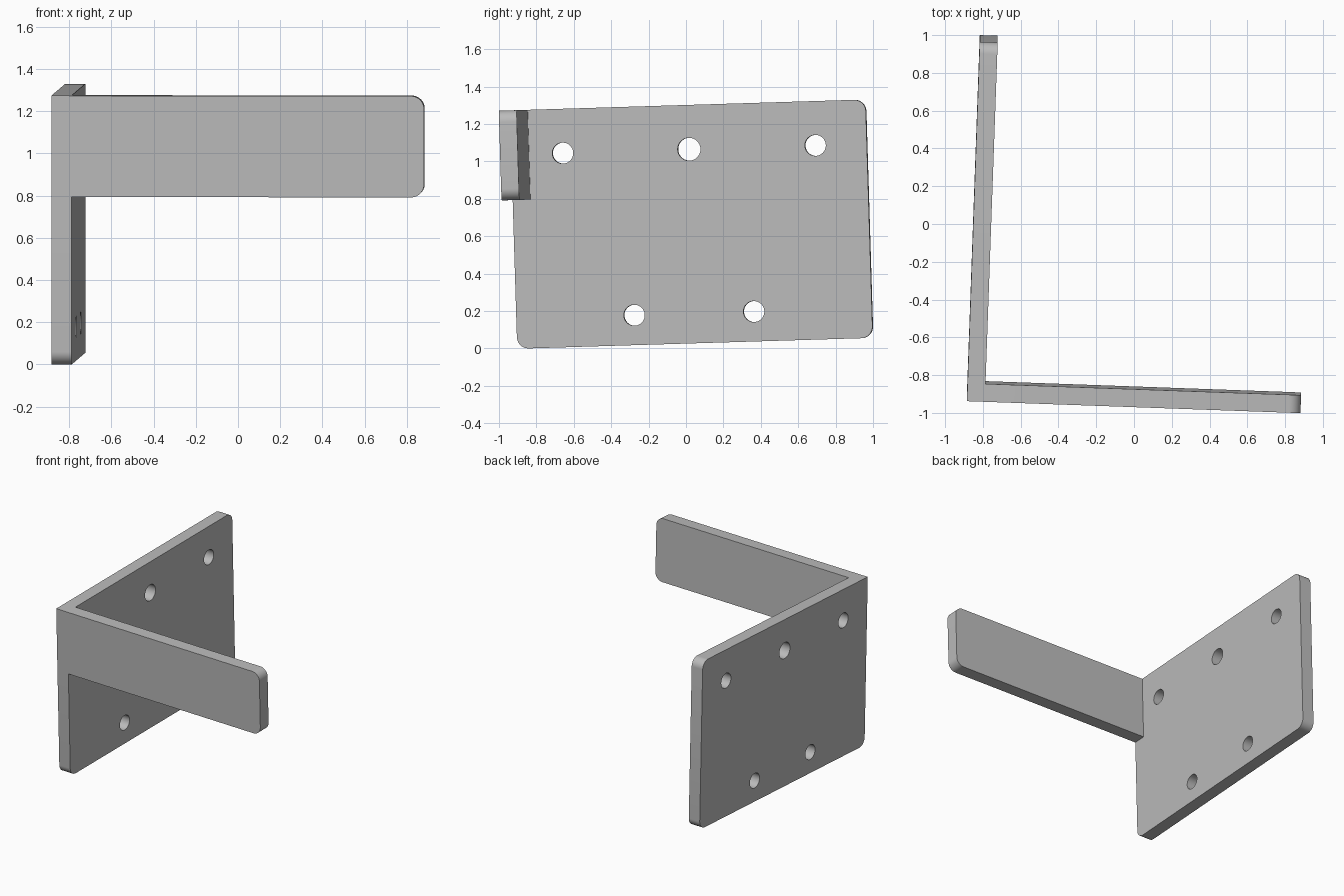
import bpy
import bmesh
import math
from mathutils import Matrix, Vector

T = 0.095                                  # stock thickness
LENGTH, HEIGHT = 1.903, 1.275              # wall plate
ARM_LENGTH, ARM_HEIGHT = 1.767, 0.48       # arm
RADIUS = 0.062

cube = bpy.data.objects.get("Cube")
if cube:
    bpy.data.objects.remove(cube, do_unlink=True)

steel = bpy.data.materials.new("plain_grey")
steel.use_nodes = True
grey = (0.5, 0.5, 0.5, 1)
steel.diffuse_color = grey
steel.node_tree.nodes["Principled BSDF"].inputs["Base Color"].default_value = grey


def slab(name, width, z0, z1, rounded, place):
    """Upright slab; rounded lists the (u end, v end) corners to round."""
    points = []
    for i, (a, b) in enumerate([(0, 0), (1, 0), (1, 1), (0, 1)]):
        u, v = a * width, z1 if b else z0
        if (a, b) not in rounded:
            points.append((u, v))
            continue
        cu, cv = u + RADIUS * (1 - 2 * a), v + RADIUS * (1 - 2 * b)
        for k in range(13):
            ang = math.pi + (i + k / 12) * math.pi / 2
            points.append((cu + RADIUS * math.cos(ang), cv + RADIUS * math.sin(ang)))
    bm = bmesh.new()
    face = bm.faces.new([bm.verts.new(place(u, v, 0)) for u, v in points])
    ext = bmesh.ops.extrude_face_region(bm, geom=[face])
    step = Vector(place(0, 0, T)) - Vector(place(0, 0, 0))
    bmesh.ops.translate(bm, vec=step, verts=[g for g in ext["geom"] if isinstance(g, bmesh.types.BMVert)])
    bmesh.ops.recalc_face_normals(bm, faces=bm.faces)
    return finish(name, bm)


def finish(name, bm):
    mesh = bpy.data.meshes.new(name)
    bm.to_mesh(mesh)
    bm.free()
    mesh.materials.append(steel)
    obj = bpy.data.objects.new(name, mesh)
    bpy.context.collection.objects.link(obj)
    return obj


def combine(target, other, operation):
    mod = target.modifiers.new(operation.title(), "BOOLEAN")
    mod.operation, mod.object, mod.solver = operation, other, "EXACT"
    bpy.context.view_layer.objects.active = target
    bpy.ops.object.modifier_apply(modifier=mod.name)
    bpy.data.objects.remove(other, do_unlink=True)


# Wall plate and the arm sharing its upper front corner
bracket = slab("angle_bracket", LENGTH, 0, HEIGHT, [(0, 0), (1, 0), (1, 1)],
               lambda u, v, w: (w, u, v))
arm = slab("arm", ARM_LENGTH, HEIGHT - ARM_HEIGHT, HEIGHT, [(1, 0), (1, 1)],
           lambda u, v, w: (u, w, v))
combine(bracket, arm, "UNION")

# Screw holes: three along the top, two along the bottom
middle = LENGTH / 2
holes = [(middle + d, 1.038, 0.061 if d == 0 else 0.056) for d in (-0.676, 0, 0.676)]
holes += [(middle + d, 0.16, 0.056) for d in (-0.32, 0.32)]
bm = bmesh.new()
for y, z, r in holes:
    bmesh.ops.create_cone(bm, cap_ends=True, segments=48, radius1=r, radius2=r, depth=T * 3,
                          matrix=Matrix.Translation((T / 2, y, z)) @ Matrix.Rotation(math.pi / 2, 4, "Y"))
drill = finish("hole_cutter", bm)
drill.hide_render = True
combine(bracket, drill, "DIFFERENCE")

# Slight tilt, then centre on the floor
mesh = bracket.data
mesh.transform(Matrix.Rotation(math.radians(1.75), 4, "X") @ Matrix.Rotation(math.radians(-2.05), 4, "Z"))
axes = list(zip(*(v.co for v in mesh.vertices)))
low, high = Vector(map(min, axes)), Vector(map(max, axes))
mid = (low + high) / 2
mesh.transform(Matrix.Translation((-mid.x, -mid.y, -low.z)))

bpy.ops.object.select_all(action="DESELECT")
bracket.select_set(True)
bpy.context.view_layer.objects.active = bracket
bpy.ops.object.shade_smooth_by_angle(angle=math.radians(30))
